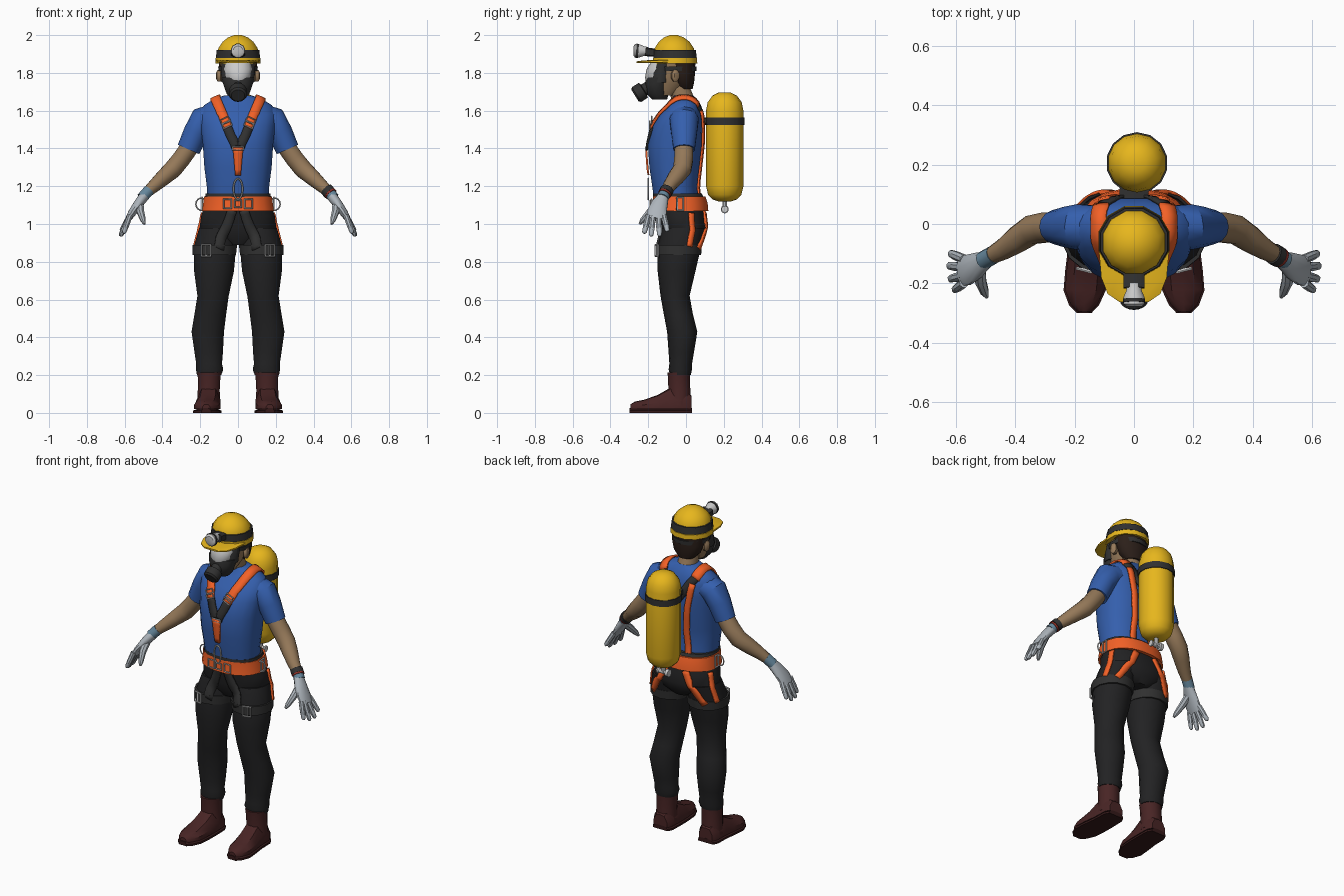
import bpy, bmesh
from math import pi, cos, sin, radians
from mathutils import Vector, Matrix
from mathutils.bvhtree import BVHTree

COLORS = dict(blue=(.035, .115, .42), orange=(.9, .12, .02), yellow=(.8, .47, .012),
              skin=(.30, .19, .10), black=(.016, .016, .017), dark=(.03, .03, .03),
              boot=(.065, .018, .018), sole=(.035, .01, .01), hair=(.025, .014, .01),
              glove=(.42, .46, .5), cuff=(.13, .24, .33), visor=(.7, .72, .72),
              metal=(.6, .6, .6), red=(.3, .03, .02))
MATS = {}
for key, c in COLORS.items():
    MATS[key] = bpy.data.materials.new(key)
    MATS[key].diffuse_color = (*c, 1)


def finish(name, bm, color, mirror=False):
    bmesh.ops.recalc_face_normals(bm, faces=bm.faces)
    me = bpy.data.meshes.new(name)
    bm.to_mesh(me)
    bm.free()
    ob = bpy.data.objects.new(name, me)
    bpy.context.collection.objects.link(ob)
    me.materials.append(MATS[color])
    if mirror:
        ob.modifiers.new("mirror", 'MIRROR').use_mirror_merge = False
    return ob


def skin_rings(bm, rings):
    vs = [[bm.verts.new(p) for p in r] for r in rings]
    n = len(vs[0])
    for a, b in zip(vs, vs[1:]):
        for i in range(n):
            bm.faces.new((a[i], a[(i + 1) % n], b[(i + 1) % n], b[i]))
    bm.faces.new(vs[0][::-1])
    bm.faces.new(vs[-1])


def tube(name, secs, color, n=12, hint=(0, 1, 0), mirror=False, axis=None, power=2.0):
    """Skin through elliptical sections (x, y, z, ru, rv) that follow the path."""
    pts = [Vector(s[:3]) for s in secs]
    rings = []
    for i, s in enumerate(secs):
        t = Vector(axis) if axis else pts[min(i + 1, len(pts) - 1)] - pts[max(i - 1, 0)]
        t.normalize()
        u = Vector(hint)
        u = (u - u.dot(t) * t).normalized()
        v = t.cross(u)
        ring = []
        for k in range(n):
            a = 2 * pi * (k + .5) / n
            c, d = cos(a), sin(a)
            c = abs(c) ** (2 / power) * (1 if c > 0 else -1)
            d = abs(d) ** (2 / power) * (1 if d > 0 else -1)
            ring.append(pts[i] + u * c * s[3] + v * d * s[4])
        rings.append(ring)
    bm = bmesh.new()
    skin_rings(bm, rings)
    return finish(name, bm, color, mirror)


def stack(name, secs, color, n=14, mirror=False, power=2.0):
    return tube(name, secs, color, n, (1, 0, 0), mirror, (0, 0, 1), power)


def surface(*obs):
    vs, fs = [], []
    for o in obs:
        k = len(vs)
        vs += [v.co.copy() for v in o.data.vertices]
        fs += [[k + i for i in p.vertices] for p in o.data.polygons]
    return BVHTree.FromPolygons(vs, fs)


def strap(name, pts, w0, w1, color, tree, mirror=True, lift=.006):
    """Webbing laid on a body surface along a rough path."""
    pts = [Vector(p) for p in pts]
    path = [a.lerp(b, k / 5) for a, b in zip(pts, pts[1:]) for k in range(5)] + [pts[-1]]
    hits = [tree.find_nearest(p) for p in path]
    bm = bmesh.new()
    rows = []
    for i, (co, no, _, _) in enumerate(hits):
        t = (hits[min(i + 1, len(hits) - 1)][0] - hits[max(i - 1, 0)][0]).normalized()
        w = w0 + (w1 - w0) * i / (len(hits) - 1)
        side = t.cross(no).normalized() * w / 2
        row = []
        for f in (-1, 0, 1):
            c2, n2, _, _ = tree.find_nearest(co + side * f + no * .01)
            row.append(bm.verts.new(c2 + n2 * lift))
        rows.append(row)
    for a, b in zip(rows, rows[1:]):
        for j in (0, 1):
            bm.faces.new((a[j], a[j + 1], b[j + 1], b[j]))
    ob = finish(name, bm, color, mirror)
    so = ob.modifiers.new("thick", 'SOLIDIFY')
    so.thickness, so.offset = .01, 0
    return ob


def ring(name, loc, w, h, r, seg=4, tilt=0, turn=0, mirror=True):
    """Metal ring facing the front: 4 segments make a buckle, more make an oval."""
    bpy.ops.mesh.primitive_torus_add(major_segments=seg, minor_segments=6, major_radius=1, minor_radius=.01)
    ob = bpy.context.object
    ob.name = name
    k = 2 ** .5 if seg == 4 else 1
    ob.data.transform(Matrix.Rotation(radians(45 if seg == 4 else 0), 4, 'Z'))
    for v in ob.data.vertices:          # reshape the path, keep a round wire
        rad = Vector((v.co.x, v.co.y, 0)).normalized()
        off = (v.co - rad) / .01 * r
        v.co = Vector((rad.x * w * k, rad.y * h * k, 0)) + off
    ob.data.transform(Matrix.Translation(loc) @ Matrix.Rotation(turn, 4, 'Z')
                      @ Matrix.Rotation(tilt, 4, 'Y') @ Matrix.Rotation(pi / 2, 4, 'X'))
    ob.data.materials.append(MATS['metal'])
    if mirror:
        ob.modifiers.new("mirror", 'MIRROR').use_mirror_merge = False


# Torso, neck, pelvis and legs
torso = stack("shirt_torso", [(0, -.045, 1.09, .165, .12), (0, -.06, 1.2, .167, .12), (0, -.062, 1.3, .18, .133),
              (0, -.058, 1.42, .188, .145), (0, -.045, 1.52, .2, .135), (0, -.028, 1.58, .205, .115),
              (0, -.012, 1.63, .18, .085), (0, -.01, 1.66, .13, .066), (0, -.015, 1.68, .075, .055)], 'blue', 20, power=2.3)
tube("neck", [(0, -.01, 1.64, .062, .062), (0, -.03, 1.7, .056, .058), (0, -.05, 1.78, .056, .058)], 'skin', hint=(1, 0, 0))
pelvis = stack("trouser_hips", [(0, -.015, .89, .07, .09), (0, -.012, .93, .17, .115), (0, -.01, .98, .205, .128),
               (0, -.02, 1.04, .198, .125), (0, -.03, 1.1, .18, .125)], 'black', 20, power=2.2)
leg = stack("trouser_legs", [(.153, -.03, .2, .066, .055), (.15, -.03, .23, .074, .062), (.153, -.028, .26, .07, .06),
            (.155, -.025, .32, .077, .067), (.16, -.02, .43, .088, .08), (.147, -.04, .52, .086, .077),
            (.132, -.058, .62, .085, .077), (.127, -.05, .75, .108, .1), (.122, -.035, .88, .115, .115),
            (.11, -.01, .98, .098, .115)], 'black', 14, True)


# Boots: shaft, foot and sole
def foot(name, secs, z0, color):
    bm = bmesh.new()
    skin_rings(bm, [[(x + w * a, y, z0 + (h - z0) * b) for a, b in
                     ((-1, 0), (-1, .45), (-.6, .93), (0, 1), (.6, .93), (1, .45), (1, 0))] for x, y, w, h in secs])
    finish(name, bm, color, True)


stack("boot_shafts", [(.155, -.035, .04, .064, .06), (.155, -.035, .12, .06, .06), (.153, -.038, .19, .062, .06),
                      (.153, -.038, .215, .066, .062)], 'boot', 12, True)
plan = [(.155, .03, .045, .09), (.155, 0, .06, .12), (.155, -.08, .062, .135), (.16, -.15, .066, .095),
        (.166, -.22, .066, .07), (.168, -.27, .045, .06), (.168, -.295, .02, .045)]
foot("boot_feet", plan, .02, 'boot')
foot("boot_soles", [(x, y * 1.015, w + .005, .026) for x, y, w, h in plan], 0, 'sole')

# Arms
tube("sleeves", [(.13, -.012, 1.565, .075, .07), (.185, -.01, 1.55, .078, .074), (.222, -.01, 1.485, .07, .066),
                 (.262, -.01, 1.395, .058, .062)], 'blue', 14, mirror=True)
tube("forearms", [(.24, -.01, 1.43, .05, .05), (.3, -.012, 1.345, .052, .05), (.345, -.02, 1.29, .05, .05),
                  (.39, -.05, 1.25, .046, .044), (.44, -.085, 1.205, .036, .036), (.49, -.112, 1.16, .027, .027)],
     'skin', 12, mirror=True)
tube("glove_cuffs", [(.472, -.103, 1.178, .031, .031), (.508, -.123, 1.138, .031, .03)], 'cuff', 12, mirror=True)
tube("wrist_watch", [(.468, -.1, 1.183, .036, .036), (.486, -.11, 1.163, .036, .036)], 'dark', 12)
tube("watch_stripe", [(.487, -.11, 1.163, .035, .035), (.493, -.114, 1.156, .035, .035)], 'red', 12)
tube("glove_palms", [(.498, -.12, 1.145, .03, .028), (.525, -.138, 1.11, .044, .026), (.56, -.155, 1.06, .053, .022),
                     (.582, -.16, 1.025, .05, .016)], 'glove', 12, mirror=True)
for i, (y, tip) in enumerate(((-.118, (.62, -.098, .96)), (-.146, (.625, -.14, .935)),
                              (-.174, (.62, -.185, .935)), (-.199, (.605, -.222, .95)))):
    a, b = Vector((.572, y, 1.045)), Vector(tip)
    tube(f"glove_finger_{i + 1}", [(*a, .016, .016), (*a.lerp(b, .55), .016, .015), (*a.lerp(b, .92), .013, .012),
                                   (*b, .006, .006)], 'glove', 8, mirror=True)
tube("glove_thumbs", [(.52, -.15, 1.1, .022, .022), (.515, -.195, 1.06, .02, .02), (.502, -.23, 1.02, .015, .015),
                      (.495, -.245, 1.0, .007, .007)], 'glove', 8, (1, 0, 0), True)

# Head, hair and ears
stack("head", [(0, -.11, 1.68, .045, .055), (0, -.085, 1.74, .077, .09), (0, -.07, 1.8, .092, .1),
               (0, -.06, 1.88, .1, .105)], 'skin')
stack("hair", [(0, -.005, 1.715, .05, .04), (0, -.012, 1.75, .085, .055), (0, -.02, 1.8, .1, .068),
               (0, -.035, 1.88, .106, .085)], 'hair')
tube("ears", [(.088, -.06, 1.785, .022, .034), (.106, -.055, 1.785, .022, .034), (.113, -.052, 1.785, .012, .02)],
     'skin', 8, mirror=True)

# Breathing mask with visor and filter
stack("mask_cup", [(0, -.14, 1.66, .035, .04), (0, -.15, 1.69, .062, .058), (0, -.15, 1.74, .08, .068),
                   (0, -.14, 1.775, .09, .07)], 'dark')
stack("mask_frame", [(0, -.135, 1.75, .088, .062), (0, -.13, 1.8, .092, .062), (0, -.11, 1.868, .09, .055)], 'dark')
stack("visor", [(0, -.15, 1.755, .05, .062), (0, -.15, 1.775, .071, .067), (0, -.145, 1.82, .076, .064),
                (0, -.128, 1.864, .07, .053)], 'visor')
stack("mask_strap", [(0, -.055, 1.81, .105, .11), (0, -.055, 1.835, .108, .112)], 'dark')
tube("mask_filter", [(0, -.18, 1.735, .032, .032), (0, -.222, 1.71, .032, .032), (0, -.226, 1.708, .046, .046),
                     (0, -.262, 1.685, .046, .046), (0, -.27, 1.68, .036, .036)], 'dark', 14, (1, 0, 0))

# Helmet, peak, band and headlamp
stack("helmet_dome", [(0, -.058, 1.85, .124, .122), (0, -.058, 1.878, .122, .12), (0, -.06, 1.88, .112, .112),
      (0, -.062, 1.93, .108, .108), (0, -.063, 1.965, .084, .084), (0, -.064, 1.988, .054, .054),
      (0, -.065, 2.0, .02, .02)], 'yellow', 12)
stack("helmet_band", [(0, -.058, 1.88, .121, .119), (0, -.06, 1.921, .117, .116)], 'dark', 12)
tube("helmet_peak", [(0, -.09, 1.862, .12, .01), (0, -.18, 1.86, .112, .009), (0, -.235, 1.858, .09, .007),
                     (0, -.262, 1.856, .05, .005)], 'yellow', 12, (1, 0, 0), power=4)
tube("lamp_mount", [(0, -.15, 1.905, .038, .022), (0, -.215, 1.912, .036, .024)], 'dark', 8, (1, 0, 0), power=5)
tube("headlamp", [(0, -.2, 1.914, .024, .024), (0, -.222, 1.915, .026, .026), (0, -.245, 1.916, .036, .036),
                  (0, -.27, 1.917, .036, .036), (0, -.278, 1.917, .026, .026)], 'metal', 12, (1, 0, 0))
tube("lamp_bezel", [(0, -.252, 1.916, .039, .039), (0, -.264, 1.917, .039, .039)], 'dark', 12, (1, 0, 0))

# Air tank with strap and valve
stack("air_tank", [(.01, .205, z, r, r) for z, r in ((1.12, .035), (1.13, .065), (1.155, .088), (1.2, .099), (1.6, .099),
                   (1.645, .09), (1.68, .064), (1.697, .03))], 'yellow', 14)
stack("tank_strap", [(.01, .205, 1.525, .104, .104), (.01, .205, 1.563, .104, .104)], 'dark', 14)
tube("tank_bracket", [(0, .05, 1.545, .05, .02), (0, .12, 1.545, .05, .02)], 'dark', 8, (1, 0, 0), power=5)
stack("valve_stem", [(.01, .205, 1.07, .014, .014), (.01, .205, 1.125, .014, .014)], 'metal', 8)
tube("valve_knob", [(-.03, .205, 1.078, .022, .022), (-.012, .205, 1.078, .022, .022), (-.01, .205, 1.078, .012, .012),
                    (.035, .205, 1.078, .012, .012), (.042, .205, 1.078, .018, .018), (.05, .205, 1.078, .018, .018)],
     'metal', 10)

# Harness webbing
body, lower = surface(torso), surface(pelvis, leg)
strap("front_yoke", [(.008, -.21, 1.4), (.06, -.19, 1.52)], .05, .05, 'dark', body)
strap("shoulder_straps", [(.055, -.19, 1.51), (.09, -.14, 1.6), (.118, -.06, 1.66), (.122, 0, 1.68), (.11, .07, 1.635)],
      .05, .056, 'orange', body, lift=.009)
strap("back_yoke", [(.11, .06, 1.64), (.06, .09, 1.56), (0, .1, 1.48)], .05, .05, 'dark', body)
strap("back_straps", [(.1, .08, 1.6), (.075, .1, 1.45), (.06, .09, 1.3), (.07, .08, 1.12)], .035, .035, 'orange',
      body, lift=.012)
strap("chest_strap", [(0, -.21, 1.405), (0, -.19, 1.26)], .055, .03, 'orange', body, False, .011)
stack("belt", [(0, -.03, 1.068, .192, .15), (0, -.03, 1.11, .186, .146), (0, -.035, 1.145, .182, .14)], 'orange', 20, power=2.3)
stack("belt_padding", [(0, -.04, 1.14, .176, .135), (0, -.045, 1.162, .174, .13)], 'dark', 20, power=2.3)
strap("groin_straps", [(.03, -.17, 1.07), (.07, -.16, .97), (.1, -.17, .87)], .05, .06, 'dark', lower)
strap("seat_straps", [(.07, .13, 1.07), (.12, .13, .97), (.18, .07, .87)], .04, .04, 'orange', lower)
strap("hip_straps", [(.19, .03, 1.06), (.22, .04, .97), (.23, .02, .88)], .03, .03, 'orange', lower)
stack("thigh_loops", [(.126, -.04, .835, .118, .12), (.123, -.038, .888, .121, .122)], 'dark', 14, True)

# Metal fittings
for dz in (0, .025):
    ring("shoulder_buckle", (.058 + dz * .4, -.192 + dz * .4, 1.525 + dz), .024, .011, .004, tilt=radians(25))
ring("chest_ring", (0, -.213, 1.4), .028, .008, .004, mirror=False)
ring("carabiner", (0, -.2, 1.185), .024, .055, .005, 16, mirror=False)
ring("belt_buckle", (.055, -.183, 1.107), .02, .024, .005)
ring("belt_clasp", (0, -.19, 1.107), .018, .018, .005, mirror=False)
ring("belt_side_ring", (.195, -.05, 1.105), .028, .032, .004, 14)
ring("belt_slider", (.19, -.03, 1.107), .015, .035, .005, turn=pi / 2)
ring("thigh_buckle", (.168, -.155, .86), .024, .03, .006, turn=.25)
ring("thigh_buckle_bar", (.168, -.155, .86), .004, .028, .004, turn=.25)

for ob in bpy.context.scene.objects:
    ob.select_set(True)
bpy.context.view_layer.objects.active = torso
bpy.ops.object.shade_smooth_by_angle(angle=radians(38))
